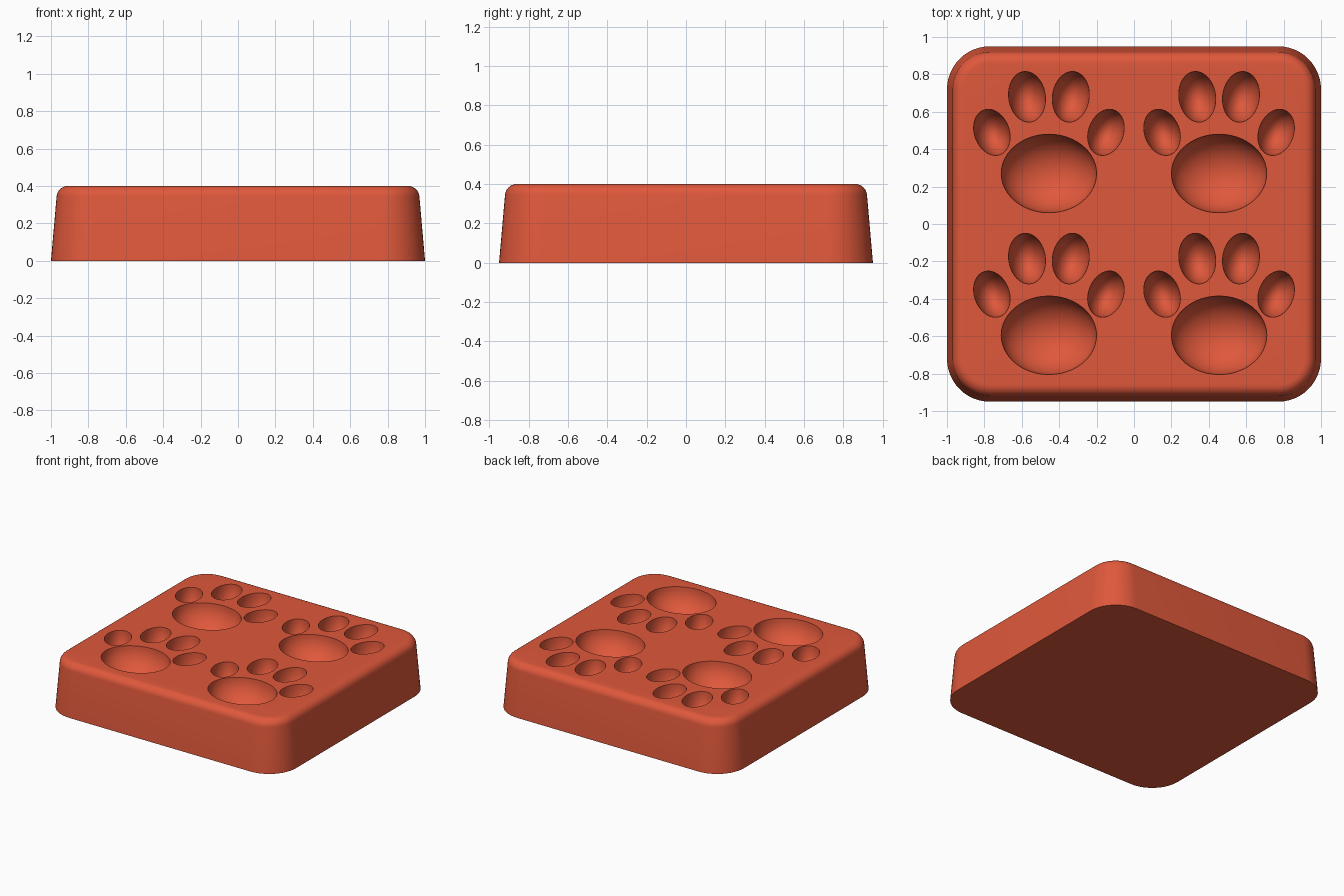
import bpy, bmesh
from math import sin, cos, pi, radians
from mathutils import Matrix, Vector

cube = bpy.data.objects.get("Cube")
if cube:
    bpy.data.objects.remove(cube, do_unlink=True)

HALF_X, HALF_Y, HEIGHT = 1.0, 0.95, 0.4
CORNER, FILLET = 0.23, 0.06
CORNER_STEPS, BOWL_SIDES, BOWL_STEPS = 12, 48, 12

clay = bpy.data.materials.new("warm red")
clay.use_nodes = True
colour = (0.74, 0.098, 0.044, 1)
clay.diffuse_color = colour
clay.node_tree.nodes["Principled BSDF"].inputs["Base Color"].default_value = colour

bm = bmesh.new()


def rounded_ring(inset, z):
    """Rounded rectangle whose corner centres stay fixed."""
    verts = []
    r = CORNER - inset
    for quarter, (sx, sy) in enumerate([(1, 1), (-1, 1), (-1, -1), (1, -1)]):
        for i in range(CORNER_STEPS + 1):
            a = (quarter + i / CORNER_STEPS) * pi / 2
            verts.append(bm.verts.new((sx * (HALF_X - CORNER) + r * cos(a),
                                       sy * (HALF_Y - CORNER) + r * sin(a), z)))
    return verts


def bridge(low, high):
    for i in range(len(low)):
        j = (i + 1) % len(low)
        bm.faces.new((low[i], low[j], high[j], high[i]))


def ring_edges(ring):
    return [bm.edges.get((ring[i - 1], ring[i])) for i in range(len(ring))]


def bowl(x, y, rx, ry, depth, tilt=0):
    """Half-ellipsoid hollow; returns the edges of its rim."""
    place = Matrix.Translation((x, y, HEIGHT)) @ Matrix.Rotation(radians(tilt), 4, 'Z')
    rings = []
    for step in range(BOWL_STEPS):
        dip = step / BOWL_STEPS * pi / 2
        ring = []
        for i in range(BOWL_SIDES):
            a = 2 * pi * i / BOWL_SIDES
            point = Vector((rx * cos(a) * cos(dip), ry * sin(a) * cos(dip), -depth * sin(dip)))
            ring.append(bm.verts.new(place @ point))
        rings.append(ring)
    for upper, lower in zip(rings, rings[1:]):
        bridge(upper, lower)
    bottom = bm.verts.new(place @ Vector((0, 0, -depth)))
    last = rings[-1]
    for i in range(BOWL_SIDES):
        bm.faces.new((last[i - 1], last[i], bottom))
    return ring_edges(rings[0])


# Block: tapered walls with a rounded top rim
profile = [(0, 0)]
for i in range(9):
    a = radians(5 + 85 * i / 8)
    profile.append((0.03 + FILLET * (1 - cos(a)), HEIGHT - FILLET * (1 - sin(a))))
walls = [rounded_ring(inset, z) for inset, z in profile]
for low, high in zip(walls, walls[1:]):
    bridge(low, high)
bm.faces.new(walls[0])
top_edges = ring_edges(walls[-1])

# Paw hollows: one large pad and two mirrored pairs of toes
for px in (-0.455, 0.455):
    for py in (0.27, -0.595):
        top_edges += bowl(px, py, 0.255, 0.21, 0.2)
        for side in (-1, 1):
            top_edges += bowl(px + side * 0.117, py + 0.41, 0.098, 0.136, 0.18, -side * 8)
            top_edges += bowl(px + side * 0.305, py + 0.22, 0.093, 0.127, 0.18, -side * 20)

# Flat top surface around the hollows
bmesh.ops.triangle_fill(bm, edges=top_edges, use_beauty=True, normal=(0, 0, 1))
bmesh.ops.recalc_face_normals(bm, faces=bm.faces[:])

mesh = bpy.data.meshes.new("paw_mould_block")
bm.to_mesh(mesh)
bm.free()
mesh.materials.append(clay)
block = bpy.data.objects.new("paw_mould_block", mesh)
bpy.context.collection.objects.link(block)

bpy.ops.object.select_all(action='DESELECT')
block.select_set(True)
bpy.context.view_layer.objects.active = block
bpy.ops.object.shade_smooth_by_angle(angle=radians(35))
